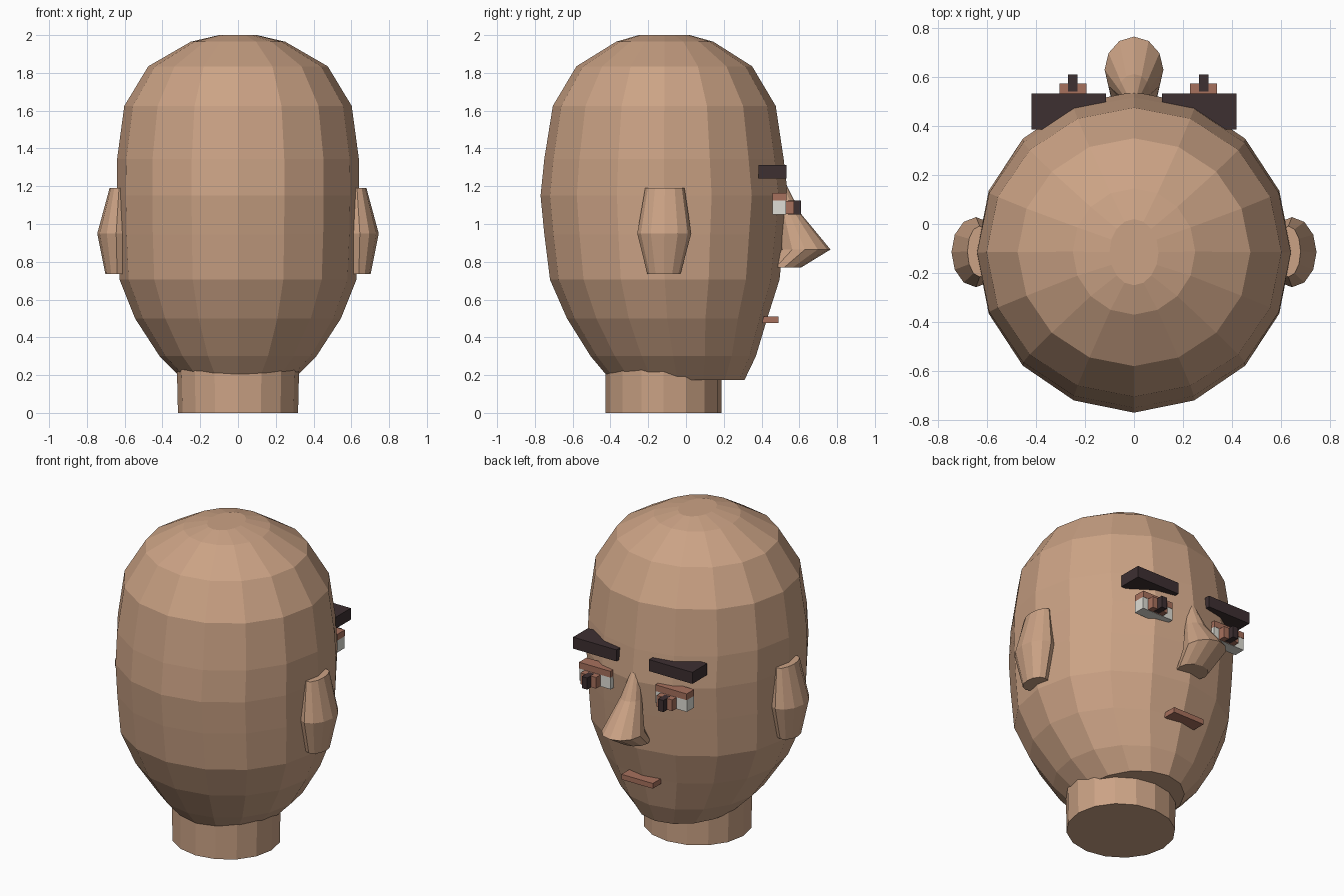
import bpy, bmesh, math

if "Cube" in bpy.data.objects:
    bpy.data.objects.remove(bpy.data.objects["Cube"])


def material(name, rgb):
    m = bpy.data.materials.new(name)
    m.diffuse_color = (*rgb, 1)
    m.use_nodes = True
    m.node_tree.nodes["Principled BSDF"].inputs["Base Color"].default_value = m.diffuse_color
    return m


SKIN = material("skin", (0.60, 0.365, 0.235))
LIP = material("lip brown", (0.39, 0.165, 0.11))
DARK = material("dark hair", (0.047, 0.029, 0.031))
WHITE = material("eye white", (0.74, 0.73, 0.67))


def finish(bm, name, mat):
    bmesh.ops.recalc_face_normals(bm, faces=bm.faces)
    me = bpy.data.meshes.new(name)
    bm.to_mesh(me)
    bm.free()
    me.materials.append(mat)
    ob = bpy.data.objects.new(name, me)
    bpy.context.collection.objects.link(ob)
    return ob


def loft(name, rings, sides, mat, sx=1):
    """Join elliptical rings (cx, cy, z, rx, ry), capped at both ends."""
    bm = bmesh.new()
    loops = []
    for cx, cy, z, rx, ry in rings:
        loops.append([bm.verts.new((sx * (cx + rx * math.cos(a)), cy + ry * math.sin(a), z))
                      for a in (2 * math.pi * i / sides for i in range(sides))])
    for lo, hi in zip(loops, loops[1:]):
        for i in range(sides):
            j = (i + 1) % sides
            bm.faces.new((lo[i], lo[j], hi[j], hi[i]))
    bm.faces.new(loops[0])
    bm.faces.new(loops[-1])
    return finish(bm, name, mat)


def box(name, x, y, z, mat):
    bm = bmesh.new()
    bmesh.ops.create_cube(bm, size=1)
    for v in bm.verts:
        v.co = [lo + (c + 0.5) * (hi - lo) for c, (lo, hi) in zip(v.co, (x, y, z))]
    return finish(bm, name, mat)


# Head: z, half width, back y, front y
head = [(0.175, 0.29, -0.40, 0.31), (0.30, 0.415, -0.505, 0.37),
        (0.50, 0.545, -0.63, 0.43), (0.705, 0.627, -0.72, 0.495),
        (0.945, 0.638, -0.75, 0.52), (1.15, 0.642, -0.77, 0.54),
        (1.345, 0.64, -0.75, 0.517), (1.625, 0.602, -0.705, 0.475),
        (1.835, 0.475, -0.58, 0.35), (1.965, 0.25, -0.37, 0.145),
        (2.0, 0.10, -0.25, 0.02)]
loft("head", [(0, (b + f) / 2, z, w, (f - b) / 2) for z, w, b, f in head], 16, SKIN)

# Neck
loft("neck", [(0, -0.118, 0, 0.318, 0.307), (0, -0.118, 0.3, 0.325, 0.307)], 16, SKIN)

# Nose
loft("nose", [(0, 0.52, 0.77, 0.095, 0.09), (0, 0.63, 0.865, 0.12, 0.135),
              (0, 0.55, 1.05, 0.062, 0.062), (0, 0.50, 1.2, 0.025, 0.035)], 12, SKIN)

# Mouth
box("mouth", (-0.11, 0.11), (0.405, 0.49), (0.477, 0.51), LIP)

for s, side in ((-1, "left"), (1, "right")):
    # Ear
    loft("ear_" + side, [(0.64, -0.117, 0.735, 0.062, 0.088),
                         (0.645, -0.115, 0.95, 0.10, 0.143),
                         (0.63, -0.112, 1.19, 0.05, 0.104)], 12, SKIN, s)
    # Eyebrow
    box("eyebrow_" + side, sorted((s * 0.115, s * 0.418)), (0.385, 0.533), (1.24, 1.313), DARK)
    # Eye with lid; both irises look slightly to one side
    ex = sorted((s * 0.157, s * 0.377))
    box("eye_white_" + side, ex, (0.457, 0.53), (1.05, 1.125), WHITE)
    box("eyelid_" + side, ex, (0.457, 0.532), (1.125, 1.165), LIP)
    gx = s * 0.267 + 0.0175
    box("iris_" + side, (gx - 0.055, gx + 0.055), (0.5, 0.573), (1.052, 1.123), LIP)
    box("pupil_" + side, (gx - 0.019, gx + 0.019), (0.54, 0.61), (1.05, 1.124), DARK)
